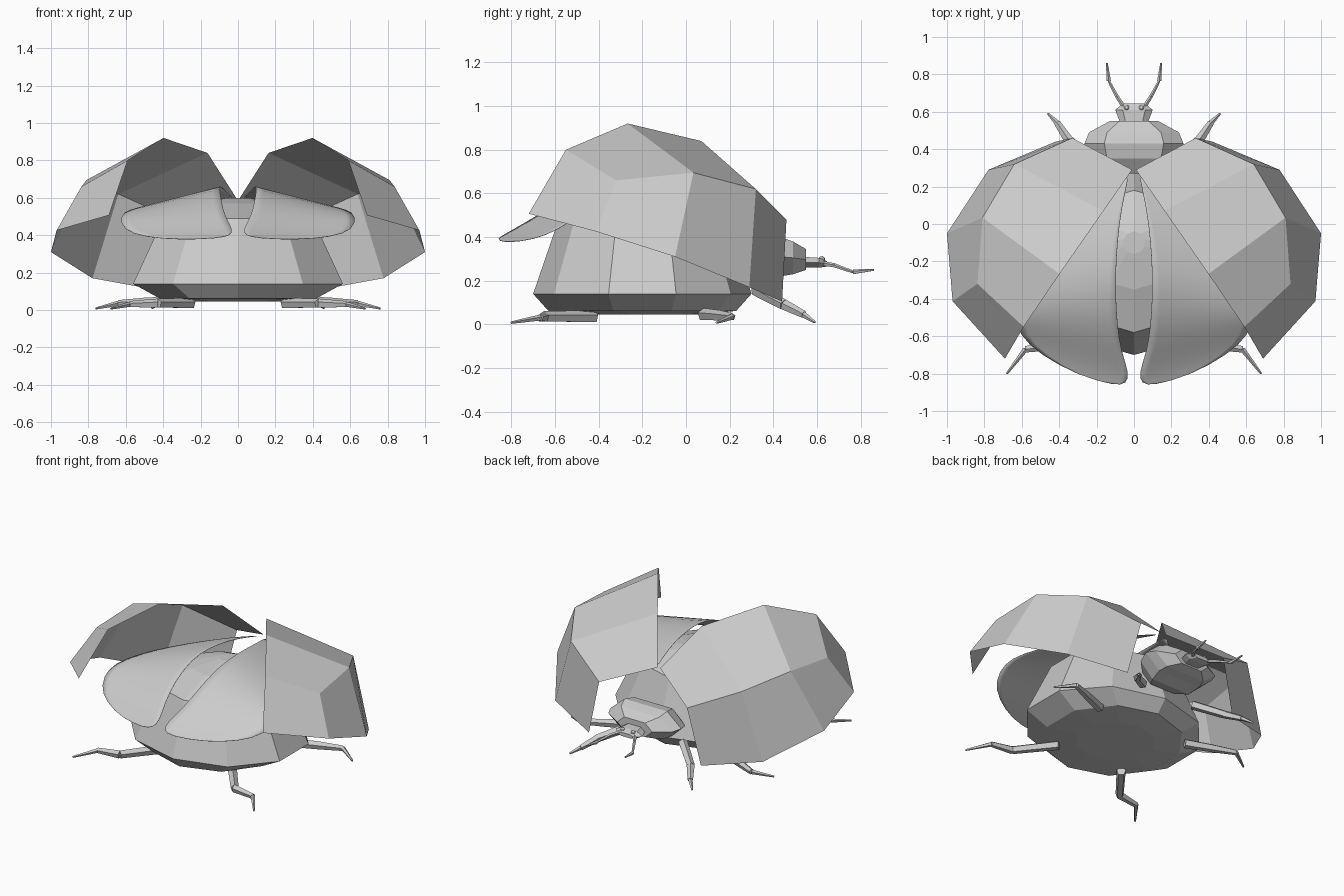
import bpy, bmesh
from math import sin, cos, pi
from mathutils import Vector, Matrix

if "Cube" in bpy.data.objects:
    bpy.data.objects.remove(bpy.data.objects["Cube"])


def make(name, verts, faces, mirror=False, recalc=True):
    bm = bmesh.new()
    vs = [bm.verts.new(v) for v in verts]
    for f in faces:
        bm.faces.new([vs[i] for i in f])
    bmesh.ops.remove_doubles(bm, verts=bm.verts, dist=0.0005)
    if recalc:
        bmesh.ops.recalc_face_normals(bm, faces=bm.faces)
    return finish(name, bm, mirror)


def finish(name, bm, mirror):
    me = bpy.data.meshes.new(name)
    bm.to_mesh(me)
    bm.free()
    ob = bpy.data.objects.new(name, me)
    bpy.context.collection.objects.link(ob)
    if mirror:
        m = ob.modifiers.new("mirror", 'MIRROR')
        m.use_mirror_merge = False
    return ob


def loft(name, rings):
    # closed rings of equal length joined in order, capped at both ends
    n = len(rings[0])
    verts = [p for r in rings for p in r]
    faces = [(k * n + i, k * n + (i + 1) % n, (k + 1) * n + (i + 1) % n, (k + 1) * n + i)
             for k in range(len(rings) - 1) for i in range(n)]
    faces += [tuple(range(n)), tuple(range(len(verts) - n, len(verts)))]
    return make(name, verts, faces)


def limb(name, pts, radii, sides=5):
    # chain of tapered segments, mirrored to the other side
    bm = bmesh.new()
    for a, b, (r1, r2) in zip(pts, pts[1:], radii):
        a, b = Vector(a), Vector(b)
        d = b - a
        mat = Matrix.Translation((a + b) / 2) @ d.to_track_quat('Z', 'Y').to_matrix().to_4x4()
        bmesh.ops.create_cone(bm, cap_ends=True, segments=sides, radius1=r1, radius2=r2,
                              depth=d.length, matrix=mat)
    return finish(name, bm, True)


# Faceted abdomen: rings of (radius x, radius y, centre y, z)
def ring_z(rx, ry, cy, z, n=10):
    return [(rx * sin(2 * pi * i / n), cy - ry * cos(2 * pi * i / n), z) for i in range(n)]


loft("abdomen", [ring_z(0.25, 0.24, -0.18, 0.045), ring_z(0.44, 0.43, -0.20, 0.062),
                 ring_z(0.59, 0.50, -0.20, 0.14), ring_z(0.42, 0.38, -0.20, 0.49),
                 ring_z(0.22, 0.19, -0.16, 0.57), ring_z(0.06, 0.06, -0.10, 0.60)])


# Thorax shield and head: rings of (y, half width, bottom z, top z)
def ring_y(y, w, z0, z1):
    c = (z0 + z1) / 2
    return [(-w, y, c), (-w * 0.6, y, z1), (w * 0.6, y, z1),
            (w, y, c), (w * 0.6, y, z0), (-w * 0.6, y, z0)]


loft("thorax_shield", [ring_y(0.27, 0.16, 0.22, 0.33), ring_y(0.35, 0.24, 0.20, 0.385),
                       ring_y(0.43, 0.265, 0.22, 0.40), ring_y(0.49, 0.24, 0.23, 0.38),
                       ring_y(0.55, 0.13, 0.25, 0.345)])
loft("head", [ring_y(0.53, 0.07, 0.26, 0.31), ring_y(0.61, 0.10, 0.26, 0.305),
              ring_y(0.645, 0.06, 0.265, 0.29)])

# Eyes
bm = bmesh.new()
bmesh.ops.create_uvsphere(bm, u_segments=8, v_segments=6, radius=0.015,
                          matrix=Matrix.Translation((0.04, 0.622, 0.298)))
finish("eyes", bm, True)

# Raised wing cases: inner row, ridge row, outer row and rear tip
inner = [(0.01, 0.29, 0.60), (0.163, 0.07, 0.84), (0.398, -0.267, 0.92), (0.59, -0.55, 0.80)]
ridge = [(0.33, 0.46, 0.48), (0.64, 0.32, 0.62), (0.81, 0.034, 0.695), (0.837, -0.32, 0.66)]
outer = [(0.42, 0.44, 0.105), (0.778, 0.29, 0.17), (1.0, -0.05, 0.31), (0.97, -0.413, 0.426)]
tip = [(0.69, -0.72, 0.507)]
faces = [(r + i, r + 4 + i, r + 5 + i, r + 1 + i) for r in (0, 4) for i in range(3)]
faces.append((3, 7, 11, 12))
make("wing_cases", inner + ridge + outer + tip, faces, True, False)

# Soft hind wings: sheet spanned between inner edge and outer edge
edge_in = [(0.01, 0.32, 0.585), (0.05, 0.17, 0.62), (0.08, 0.0, 0.65), (0.095, -0.18, 0.665),
           (0.10, -0.35, 0.655), (0.09, -0.54, 0.585), (0.07, -0.68, 0.50), (0.025, -0.80, 0.43),
           (0.04, -0.855, 0.40), (0.10, -0.865, 0.385)]
edge_out = [(0.01, 0.32, 0.585), (0.17, 0.13, 0.60), (0.35, -0.07, 0.585), (0.49, -0.22, 0.56),
            (0.59, -0.37, 0.535), (0.63, -0.49, 0.505), (0.62, -0.59, 0.43), (0.50, -0.70, 0.39),
            (0.30, -0.81, 0.375), (0.10, -0.865, 0.385)]
cols = 6
verts = [Vector(a).lerp(Vector(b), j / cols) for a, b in zip(edge_in, edge_out)
         for j in range(cols + 1)]
w = cols + 1
wing = make("hind_wings", verts, [(k * w + j, (k + 1) * w + j, (k + 1) * w + j + 1, k * w + j + 1)
                                  for k in range(9) for j in range(cols)]
            , True, False)
for p in wing.data.polygons:
    p.use_smooth = True
sub = wing.modifiers.new("smooth", 'SUBSURF')
sub.levels = sub.render_levels = 1
sol = wing.modifiers.new("thin", 'SOLIDIFY')
sol.thickness = 0.002

# Legs and antennae
shape = [(0.03, 0.026), (0.026, 0.018), (0.015, 0.006)]
limb("front_legs", [(0.20, 0.32, 0.16), (0.35, 0.45, 0.09), (0.41, 0.54, 0.045),
                    (0.46, 0.59, 0.01)], shape)
limb("middle_legs", [(0.34, 0.08, 0.045), (0.50, 0.15, 0.04), (0.64, 0.21, 0.035),
                     (0.76, 0.14, 0.008)], shape)
limb("hind_legs", [(0.25, -0.42, 0.035), (0.43, -0.65, 0.035), (0.58, -0.67, 0.03),
                   (0.68, -0.80, 0.008)], shape)
limb("antennae", [(0.05, 0.62, 0.28), (0.09, 0.68, 0.27), (0.135, 0.765, 0.24),
                  (0.145, 0.86, 0.25)], [(0.012, 0.01), (0.01, 0.007), (0.012, 0.005)])
